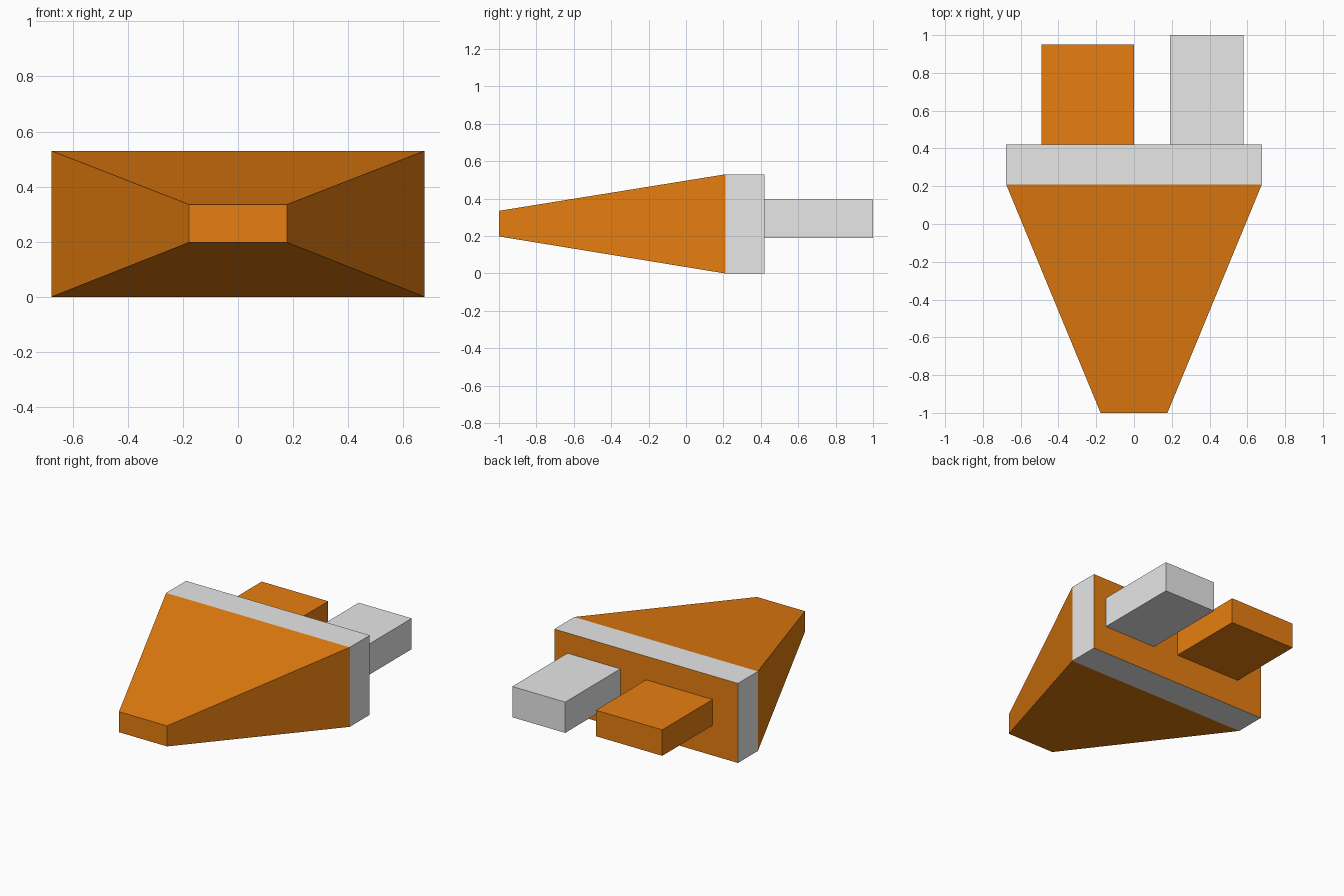
import bpy
import bmesh

cube = bpy.data.objects.get("Cube")
if cube:
    bpy.data.objects.remove(cube, do_unlink=True)


def make_material(name, color):
    mat = bpy.data.materials.new(name)
    mat.use_nodes = True
    mat.diffuse_color = color
    mat.node_tree.nodes["Principled BSDF"].inputs["Base Color"].default_value = color
    return mat


ORANGE = make_material("orange", (0.8, 0.21, 0.005, 1))
GREY = make_material("light grey", (0.8, 0.8, 0.8, 1))


def loft(name, sections, materials):
    """Closed solid through rectangles given as (y, x0, x1, z0, z1)."""
    bm = bmesh.new()
    rings = [[bm.verts.new(p) for p in ((x0, y, z0), (x1, y, z0), (x1, y, z1), (x0, y, z1))]
             for y, x0, x1, z0, z1 in sections]
    bm.faces.new(rings[0])
    bm.faces.new(rings[-1])
    for a, b in zip(rings, rings[1:]):
        for i in range(4):
            j = (i + 1) % 4
            bm.faces.new((a[i], a[j], b[j], b[i]))
    bmesh.ops.recalc_face_normals(bm, faces=bm.faces[:])
    mesh = bpy.data.meshes.new(name)
    bm.to_mesh(mesh)
    bm.free()
    for mat in materials:
        mesh.materials.append(mat)
    obj = bpy.data.objects.new(name, mesh)
    bpy.context.collection.objects.link(obj)
    return obj


# Tapered body with a straight rim at the back
half, height = 0.677, 0.53
rim_front, rim_back = 0.21, 0.42
body = loft("tapered_body", [
    (-1.0, -0.177, 0.177, 0.198, 0.335),
    (rim_front, -half, half, 0, height),
    (rim_back, -half, half, 0, height),
], [ORANGE, GREY])

# Grey band around the rim
for face in body.data.polygons:
    if rim_front < face.center.y < rim_back - 0.01:
        face.material_index = 1

# Two prongs sticking out of the back
loft("right_prong", [(y, -0.49, 0, 0.2, 0.373) for y in (0.41, 0.95)], [ORANGE])
loft("left_prong", [(y, 0.19, 0.58, 0.19, 0.395) for y in (0.41, 1.0)], [GREY])
